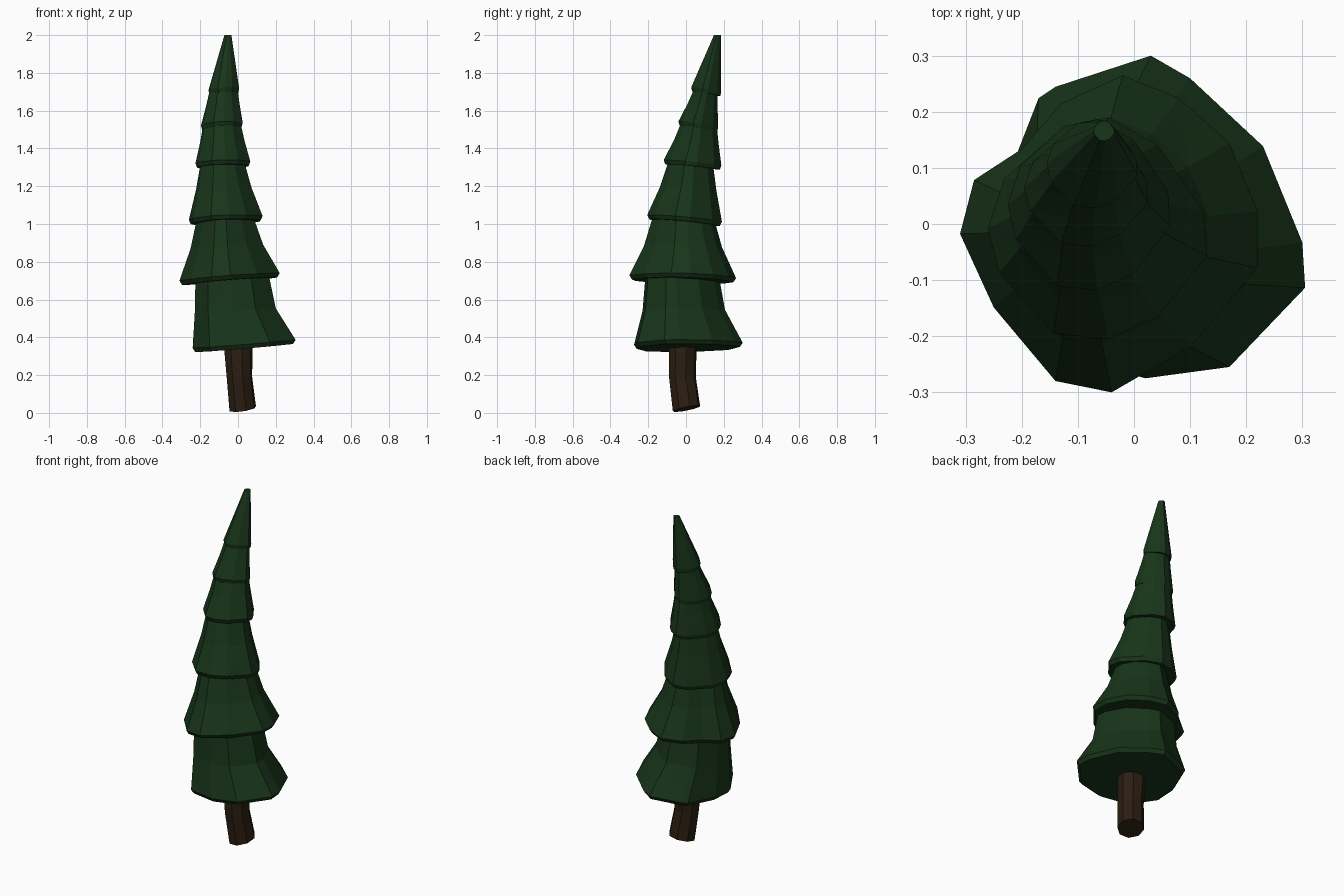
import bpy, bmesh
from math import cos, sin, tau

if "Cube" in bpy.data.objects:
    bpy.data.objects.remove(bpy.data.objects["Cube"])


def material(name, rgb):
    m = bpy.data.materials.new(name)
    m.diffuse_color = (*rgb, 1)
    m.use_nodes = True
    m.node_tree.nodes["Principled BSDF"].inputs["Base Color"].default_value = m.diffuse_color
    return m


def normalise(points):
    """Fit an outline to the -1..1 square."""
    xs, ys = zip(*points)
    fit = lambda v, vs: 2 * (v - min(vs)) / (max(vs) - min(vs)) - 1
    return [(fit(x, xs), fit(y, ys)) for x, y in points]


def ring(outline, box, z, tilt=(0, 0), scale=1.0):
    """Stretch an outline into box (x0, x1, y0, y1) at height z, tilted in x and y."""
    x0, x1, y0, y1 = box
    cx, cy, hx, hy = (x0 + x1) / 2, (y0 + y1) / 2, (x1 - x0) / 2, (y1 - y0) / 2
    return [(cx + u * hx * scale, cy + v * hy * scale, z + tilt[0] * u + tilt[1] * v)
            for u, v in outline]


def loft(name, rings, mat):
    bm = bmesh.new()
    loops = [[bm.verts.new(p) for p in r] for r in rings]
    for a, b in zip(loops, loops[1:]):
        for i in range(len(a)):
            j = (i + 1) % len(a)
            bm.faces.new((a[i], a[j], b[j], b[i]))
    bm.faces.new(loops[0][::-1])
    bm.faces.new(loops[-1])
    bmesh.ops.triangulate(bm, faces=bm.faces[:])
    bmesh.ops.recalc_face_normals(bm, faces=bm.faces[:])
    mesh = bpy.data.meshes.new(name)
    bm.to_mesh(mesh)
    bm.free()
    mesh.materials.append(mat)
    obj = bpy.data.objects.new(name, mesh)
    bpy.context.collection.objects.link(obj)


def mix(a, b, t):
    return [p + (q - p) * t for p, q in zip(a, b)]


green = material("needles", (0.009, 0.035, 0.010))
brown = material("bark", (0.025, 0.013, 0.006))

# Uneven outlines of the skirts, seen from above
low = normalise([(0.305, -0.11), (0.30, -0.03), (0.23, 0.14), (0.10, 0.26), (0.03, 0.30),
                 (-0.14, 0.245), (-0.17, 0.225), (-0.235, 0.06), (-0.24, -0.07),
                 (-0.15, -0.22), (0.02, -0.27), (0.17, -0.25)])
second = normalise([(0.22, -0.08), (0.22, 0.02), (0.17, 0.14), (0.08, 0.22), (-0.02, 0.26),
                    (-0.13, 0.21), (-0.20, 0.13), (-0.285, 0.075), (-0.31, -0.02),
                    (-0.25, -0.15), (-0.14, -0.28), (-0.04, -0.30), (0.10, -0.22)])
upper = normalise([(1, -0.25), (0.97, 0.15), (0.55, 0.75), (0.1, 1), (-0.3, 0.92),
                   (-0.85, 0.45), (-1, 0.0), (-0.9, -0.4), (-0.4, -0.95), (0.1, -1),
                   (0.55, -0.8)])

# Skirts: outline, rim box, rim height, tilt, top box, top height, pinch of the middle
skirts = [
    (low, (-0.24, 0.305, -0.275, 0.30), 0.367, (0.022, 0.005),
     (-0.225, 0.165, -0.215, 0.175), 0.72, 0.25),
    (second, (-0.31, 0.22, -0.30, 0.265), 0.72, (0.02, -0.008),
     (-0.215, 0.08, -0.175, 0.145), 1.04, 0.12),
    (upper, (-0.26, 0.13, -0.205, 0.19), 1.03, (0.008, -0.018),
     (-0.195, 0.03, -0.09, 0.14), 1.34, 0.08),
    (upper, (-0.225, 0.065, -0.118, 0.187), 1.325, (0.004, -0.014),
     (-0.18, 0.01, -0.02, 0.16), 1.55, 0.06),
    (upper, (-0.196, 0.025, -0.04, 0.17), 1.527, (0.006, -0.016),
     (-0.145, -0.005, 0.05, 0.165), 1.73, 0.04),
    (upper, (-0.156, 0.006, 0.028, 0.186), 1.712, (0.003, -0.012),
     (-0.072, -0.035, 0.148, 0.184), 2.0, 0.0),
]
for n, (shape, rim, z, tilt, top, z_top, pinch) in enumerate(skirts, 1):
    mid_tilt = (tilt[0] / 2, tilt[1] / 2)
    loft(f"foliage_tier_{n}", [
        ring(shape, rim, z - 0.022, tilt, 0.95),
        ring(shape, rim, z, tilt),
        ring(shape, mix(rim, top, 0.5 + pinch), z + (z_top - z) * 0.5, mid_tilt),
        ring(shape, top, z_top),
    ], green)

# Leaning trunk with a slanted foot
octagon = normalise([(cos(tau * (i + 0.3) / 8), sin(tau * (i + 0.3) / 8)) for i in range(8)])
loft("trunk", [
    ring(octagon, (-0.045, 0.095, -0.07, 0.075), 0.022, (0.010, 0.014)),
    ring(octagon, (-0.06, 0.075, -0.09, 0.052), 0.19),
    ring(octagon, (-0.077, 0.077, -0.09, 0.057), 0.38),
], brown)
